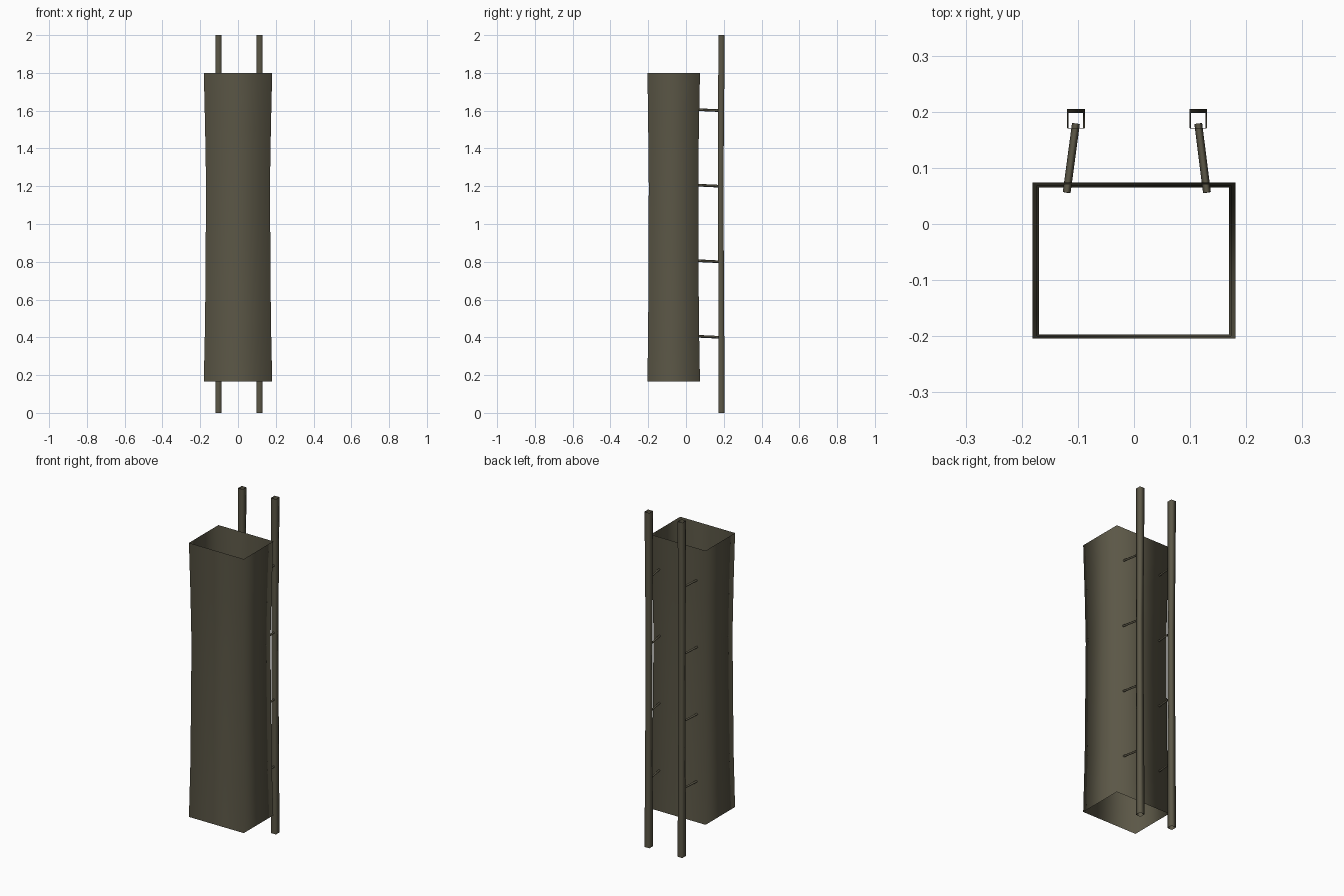
import bpy, bmesh
from mathutils import Vector

if "Cube" in bpy.data.objects:
    bpy.data.objects.remove(bpy.data.objects["Cube"])

metal = bpy.data.materials.new("dark olive metal")
metal.diffuse_color = (0.105, 0.095, 0.062, 1)
metal.use_nodes = True
metal.node_tree.nodes["Principled BSDF"].inputs["Base Color"].default_value = metal.diffuse_color


def finish(name, bm):
    bmesh.ops.recalc_face_normals(bm, faces=bm.faces)
    me = bpy.data.meshes.new(name)
    bm.to_mesh(me)
    bm.free()
    me.materials.append(metal)
    for p in me.polygons:
        p.use_smooth = True
    ob = bpy.data.objects.new(name, me)
    bpy.context.collection.objects.link(ob)
    return ob


def open_tube(name, rings):
    """Open rectangular tube; each ring is (z, cx, cy, half_x, half_y)."""
    bm = bmesh.new()
    prev = None
    for z, cx, cy, hx, hy in rings:
        ring = [bm.verts.new((cx + sx * hx, cy + sy * hy, z))
                for sx, sy in ((-1, -1), (1, -1), (1, 1), (-1, 1))]
        if prev:
            for i in range(4):
                j = (i + 1) % 4
                bm.faces.new((prev[i], prev[j], ring[j], ring[i]))
        prev = ring
    return finish(name, bm)


def rod(name, a, b, r):
    """Thin square rod from a to b."""
    bm = bmesh.new()
    a, b = Vector(a), Vector(b)
    rot = (b - a).to_track_quat('Z', 'Y').to_matrix().to_4x4()
    rot.translation = (a + b) / 2
    bmesh.ops.create_cone(bm, cap_ends=False, segments=4, radius1=r, radius2=r,
                          depth=(b - a).length, matrix=rot)
    return finish(name, bm)


# main casing: open at both ends, slightly waisted
open_tube("casing", [(0.165, 0, -0.065, 0.181, 0.139),
                     (0.5, 0, -0.066, 0.174, 0.134),
                     (1.2, 0, -0.066, 0.169, 0.131),
                     (1.5, 0, -0.066, 0.174, 0.134),
                     (1.8, 0, -0.065, 0.181, 0.139)])

# two rear rails and the short struts tying them to the casing
for side, x, x_end in (("left", -0.1035, -0.12), ("right", 0.1145, 0.13)):
    open_tube(side + "_rail", [(0, x, 0.188, 0.016, 0.017),
                               (0.65, x, 0.186, 0.014, 0.015),
                               (1.2, x, 0.184, 0.013, 0.014),
                               (2, x, 0.188, 0.016, 0.017)])
    for i in range(4):
        z = 0.4 + 0.4 * i
        rod(f"{side}_strut_{i + 1}", (x_end, 0.056, z + 0.006),
            (x, 0.179, z), 0.007)
